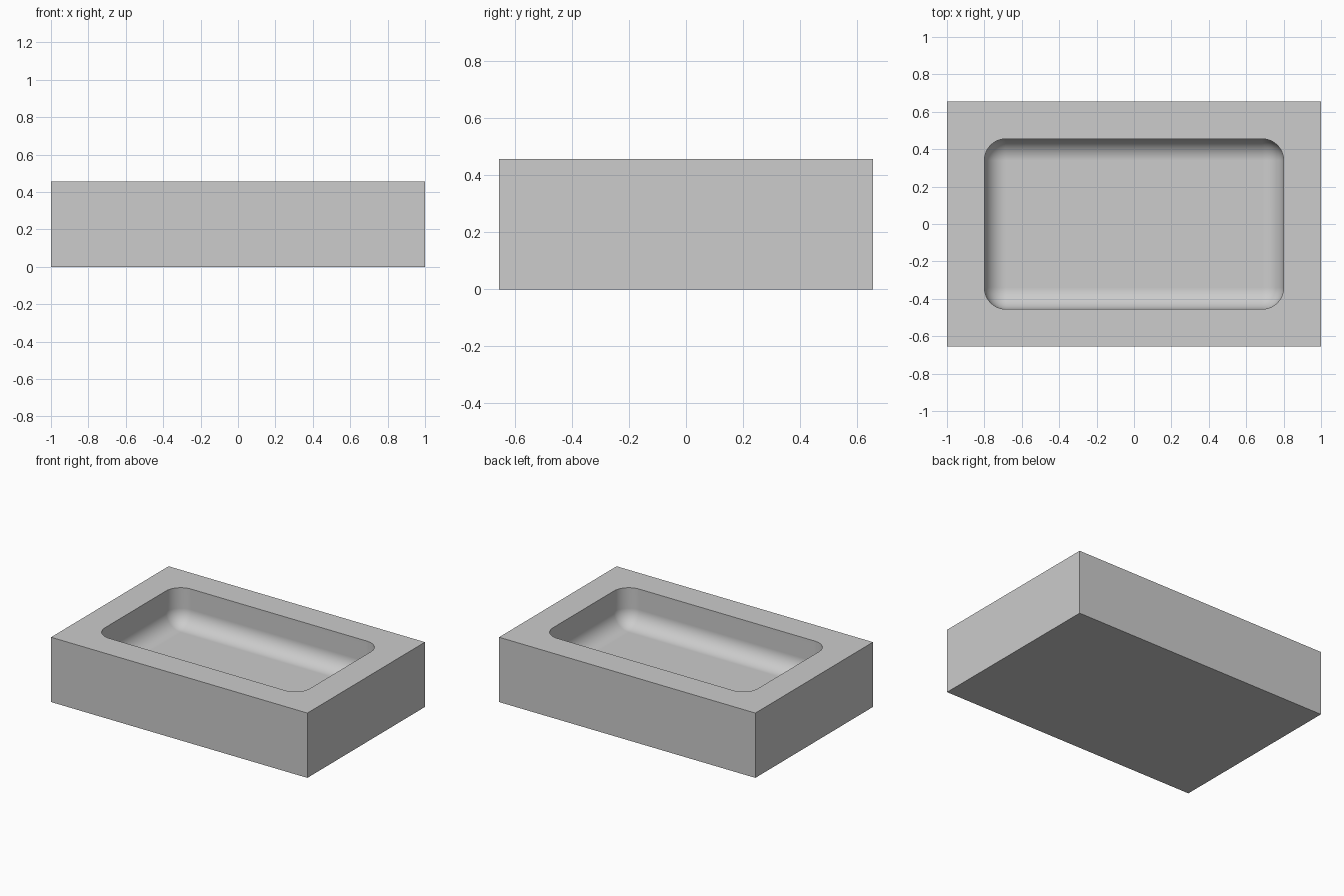
import bpy
import math

# Remove the default cube
default_cube = bpy.data.objects.get("Cube")
if default_cube:
    bpy.data.objects.remove(default_cube, do_unlink=True)

LENGTH, WIDTH, HEIGHT = 2.0, 1.31, 0.457
RIM = 0.2
DEPTH = 0.26
RADIUS = 0.115


def add_box(name, size, bottom):
    """Box centred on x and y, resting on the given height."""
    bpy.ops.mesh.primitive_cube_add(size=1, location=(0, 0, bottom + size[2] / 2))
    box = bpy.context.object
    box.name = name
    box.scale = size
    bpy.ops.object.transform_apply(location=True, rotation=False, scale=True)
    return box


# Single grey material
grey = bpy.data.materials.new("light_grey")
grey.use_nodes = True
colour = (0.604, 0.604, 0.604, 1)
grey.diffuse_color = colour
grey.node_tree.nodes["Principled BSDF"].inputs["Base Color"].default_value = colour

# Rounded block that hollows out the basin
cutter = add_box("basin_cutter",
                 (LENGTH - 2 * RIM, WIDTH - 2 * RIM, 2 * DEPTH + RADIUS),
                 HEIGHT - DEPTH)
cutter.data.materials.append(grey)
bevel = cutter.modifiers.new("rounding", 'BEVEL')
bevel.width = RADIUS
bevel.segments = 14
bevel.limit_method = 'NONE'
bpy.ops.object.modifier_apply(modifier=bevel.name)
cutter.hide_render = True

# Rectangular tray with the recessed basin
tray = add_box("tray", (LENGTH, WIDTH, HEIGHT), 0)
tray.data.materials.append(grey)
hollow = tray.modifiers.new("hollow", 'BOOLEAN')
hollow.operation = 'DIFFERENCE'
hollow.solver = 'EXACT'
hollow.object = cutter
bpy.ops.object.modifier_apply(modifier=hollow.name)
bpy.data.objects.remove(cutter, do_unlink=True)

# Smooth basin, crisp outer edges
bpy.ops.object.shade_smooth_by_angle(angle=math.radians(30))
weighted = tray.modifiers.new("clean_shading", 'WEIGHTED_NORMAL')
weighted.keep_sharp = True
